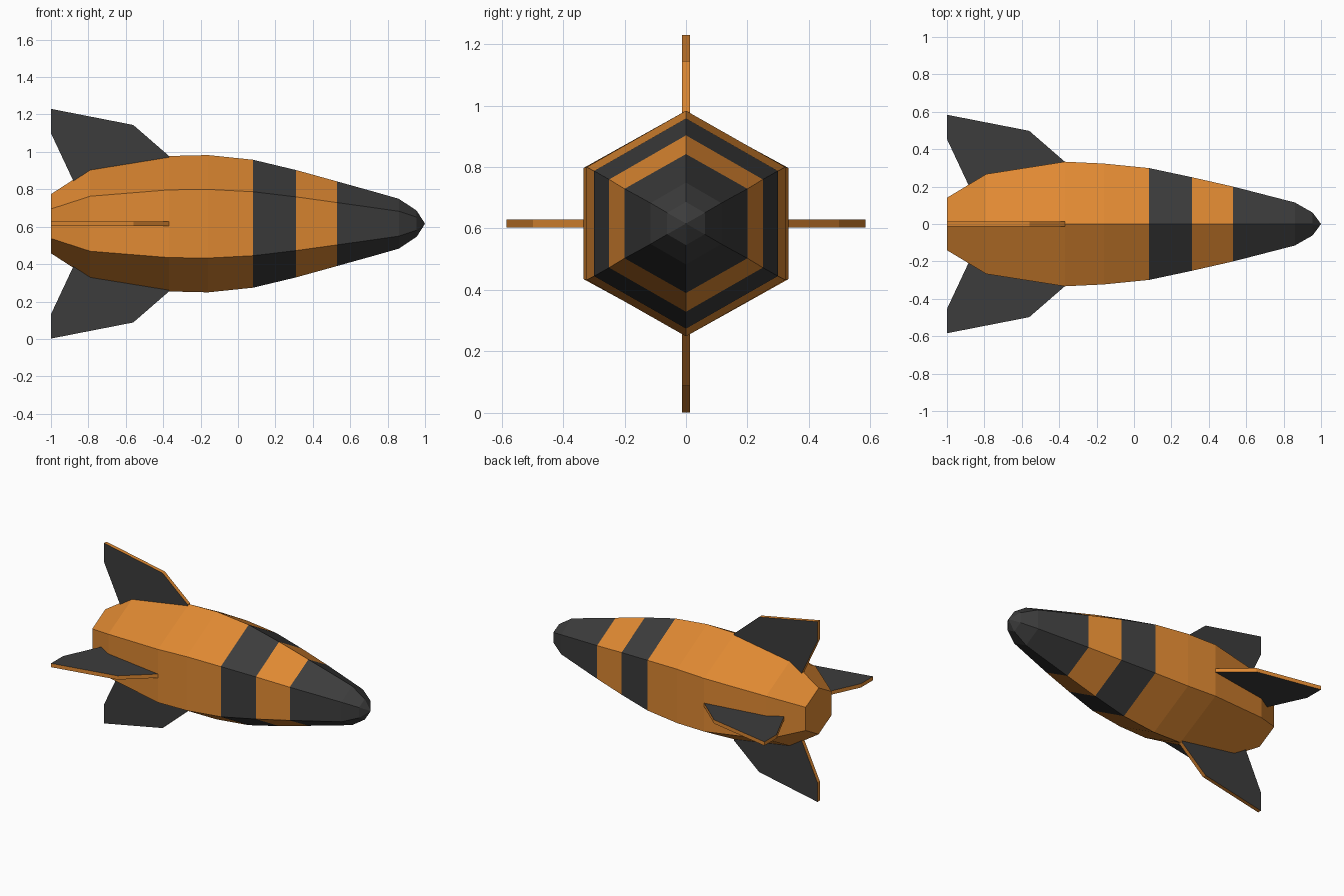
import bpy, bmesh, math
from mathutils import Matrix

if "Cube" in bpy.data.objects:
    bpy.data.objects.remove(bpy.data.objects["Cube"])

AXIS_Z = 0.616


def material(name, rgb):
    m = bpy.data.materials.new(name)
    m.diffuse_color = (*rgb, 1)
    m.use_nodes = True
    m.node_tree.nodes["Principled BSDF"].inputs["Base Color"].default_value = m.diffuse_color
    return m


orange = material("orange paint", (0.74, 0.25, 0.032))
dark = material("charcoal paint", (0.045, 0.045, 0.045))


def finish(bm, name):
    bmesh.ops.recalc_face_normals(bm, faces=bm.faces)
    me = bpy.data.meshes.new(name)
    bm.to_mesh(me)
    bm.free()
    me.materials.append(orange)
    me.materials.append(dark)
    ob = bpy.data.objects.new(name, me)
    ob.location.z = AXIS_Z
    bpy.context.collection.objects.link(ob)
    return ob


# Hexagonal hull: (x, half height, half width) stations from tail to nose
stations = [(-1, .158, .14), (-.79, .294, .267), (-.37, .362, .333),
            (-.16, .367, .323), (.08, .342, .299), (.31, .287, .25),
            (.53, .226, .2), (.72, .173, .151), (.86, .133, .115), (.955, .07, .061)]
bm = bmesh.new()
rings = []
for x, h, w in stations:
    rings.append([bm.verts.new((x, w * math.sin(a) / math.sin(math.pi / 3), h * math.cos(a)))
                  for a in (i * math.pi / 3 for i in range(6))])
for a, b in zip(rings, rings[1:]):
    for i in range(6):
        j = (i + 1) % 6
        bm.faces.new((a[i], a[j], b[j], b[i]))
bm.faces.new(rings[0])
tip = bm.verts.new((1, 0, 0))
for i in range(6):
    bm.faces.new((rings[-1][i], rings[-1][(i + 1) % 6], tip))
# Dark band and dark nose
for f in bm.faces:
    x = f.calc_center_median().x
    f.material_index = int(.08 < x < .31 or x > .53)
finish(bm, "hull")

# Fins: (x, distance from axis), charcoal sides with orange rims
profile = [(-.37, .1), (-.37, .363), (-.56, .528), (-1, .614), (-1, .484), (-.82, .1)]


def fin(name, angle, shift):
    bm = bmesh.new()
    face = bm.faces.new([bm.verts.new((x, -.013, r - shift)) for x, r in profile])
    ext = bmesh.ops.extrude_face_region(bm, geom=[face])
    moved = [v for v in ext["geom"] if isinstance(v, bmesh.types.BMVert)]
    bmesh.ops.translate(bm, verts=moved, vec=(0, .026, 0))
    if not any(f.calc_center_median().y < -.012 for f in bm.faces):
        bm.faces.new([v for v in bm.verts if v.co.y < 0])
    bm.normal_update()
    for f in bm.faces:
        f.material_index = int(abs(f.normal.y) > .9)
    bmesh.ops.transform(bm, matrix=Matrix.Rotation(angle, 4, 'X'), verts=bm.verts)
    finish(bm, name)


for i, name in enumerate(("top_fin", "front_side_fin", "bottom_fin", "back_side_fin")):
    fin(name, i * math.pi / 2, .03 * (i % 2))
